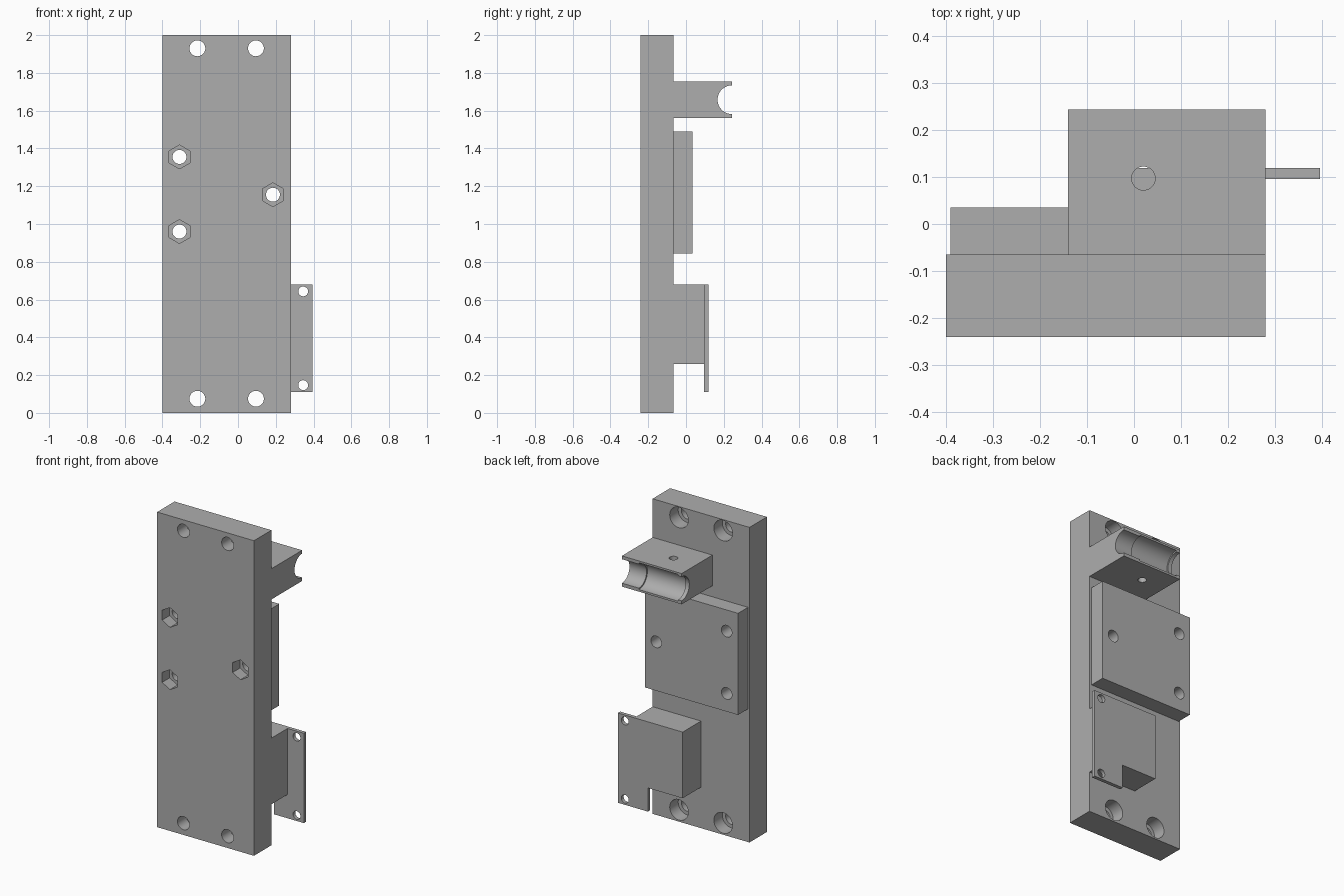
import bpy, bmesh
from math import sin, cos, tau, radians

cube = bpy.data.objects.get("Cube")
if cube:
    bpy.data.objects.remove(cube, do_unlink=True)

grey = bpy.data.materials.new("plain grey")
grey.use_nodes = True
colour = (0.42, 0.42, 0.42, 1)
grey.diffuse_color = colour
grey.node_tree.nodes["Principled BSDF"].inputs["Base Color"].default_value = colour

# Maps an outline point (a, b) and a depth d to 3D, for extrusion along each axis
PLACE = {
    "X": lambda a, b, d: (d, a, b),
    "Y": lambda a, b, d: (a, d, b),
    "Z": lambda a, b, d: (a, b, d),
}


def prism(name, outline, axis, lo, hi):
    """Extrude a closed outline along an axis."""
    bm = bmesh.new()
    face = bm.faces.new([bm.verts.new(PLACE[axis](a, b, lo)) for a, b in outline])
    ext = bmesh.ops.extrude_face_region(bm, geom=[face], use_keep_orig=True)
    for v in ext["geom"]:
        if isinstance(v, bmesh.types.BMVert):
            v.co["XYZ".index(axis)] = hi
    bmesh.ops.recalc_face_normals(bm, faces=bm.faces)
    mesh = bpy.data.meshes.new(name)
    bm.to_mesh(mesh)
    bm.free()
    mesh.materials.append(grey)
    obj = bpy.data.objects.new(name, mesh)
    bpy.context.collection.objects.link(obj)
    return obj


def rect(a0, a1, b0, b1):
    return [(a0, b0), (a1, b0), (a1, b1), (a0, b1)]


def ngon(a, b, r, n=40):
    return [(a + r * sin(tau * i / n), b + r * cos(tau * i / n)) for i in range(n)]


def cut(obj, outline, axis, lo, hi):
    """Subtract a prism from an object."""
    cutter = prism("cutter", outline, axis, lo, hi)
    cutter.hide_render = True
    bpy.ops.object.select_all(action="DESELECT")
    bpy.context.view_layer.objects.active = obj
    obj.select_set(True)
    mod = obj.modifiers.new("cut", "BOOLEAN")
    mod.operation = "DIFFERENCE"
    mod.solver = "EXACT"
    mod.object = cutter
    bpy.ops.object.modifier_apply(modifier=mod.name)
    bpy.data.objects.remove(cutter, do_unlink=True)


FRONT, BACK = -0.24, -0.065
LEFT = 0.28

# Main plate
plate = prism("mounting_plate", rect(-0.40, LEFT, 0, 2), "Y", FRONT, BACK)

# Raised pad on the back of the plate
pad = prism("raised_pad", rect(-0.39, 0.265, 0.845, 1.49), "Y", BACK, 0.035)

# Counterbored corner screw holes
for x in (-0.215, 0.095):
    for z in (0.075, 1.93):
        cut(plate, ngon(x, z, 0.042), "Y", -0.5, 0.5)
        cut(plate, ngon(x, z, 0.065), "Y", -0.15, 0.5)

# Bolt holes through plate and pad, with hexagonal nut pockets in front
for x, z in ((-0.31, 1.355), (0.185, 1.155), (-0.31, 0.96)):
    for part in (plate, pad):
        cut(part, ngon(x, z, 0.037), "Y", -0.5, 0.5)
    cut(plate, ngon(x, z, 0.063, 6), "Y", -0.5, FRONT + 0.075)

# Upper cradle with a stepped half-round groove and a vertical hole
cradle = prism("tube_cradle", rect(BACK, 0.243, 1.56, 1.755), "X", -0.14, LEFT)
cut(cradle, ngon(0.243, 1.658, 0.076, 64), "X", -0.5, 0.5)
cut(cradle, ngon(0.243, 1.658, 0.085, 64), "X", -0.115, 0.16)
cut(cradle, ngon(0.02, 0.097, 0.025), "Z", 1.4, 1.9)

# Lower standoff block and the thin flange on it
standoff = prism("standoff_block", rect(-0.06, LEFT, 0.26, 0.68), "Y", BACK, 0.096)
flange = prism("thin_flange",
               [(-0.06, 0.26), (0.185, 0.26), (0.185, 0.11),
                (0.395, 0.11), (0.395, 0.68), (-0.06, 0.68)],
               "Y", 0.096, 0.119)
for z in (0.147, 0.643):
    cut(flange, ngon(0.345, z, 0.026), "Y", -0.5, 0.5)

# Smooth the round walls, keep the edges sharp
bpy.ops.object.select_all(action="DESELECT")
for part in (plate, pad, cradle, standoff, flange):
    part.select_set(True)
bpy.context.view_layer.objects.active = plate
bpy.ops.object.shade_smooth_by_angle(angle=radians(30))
